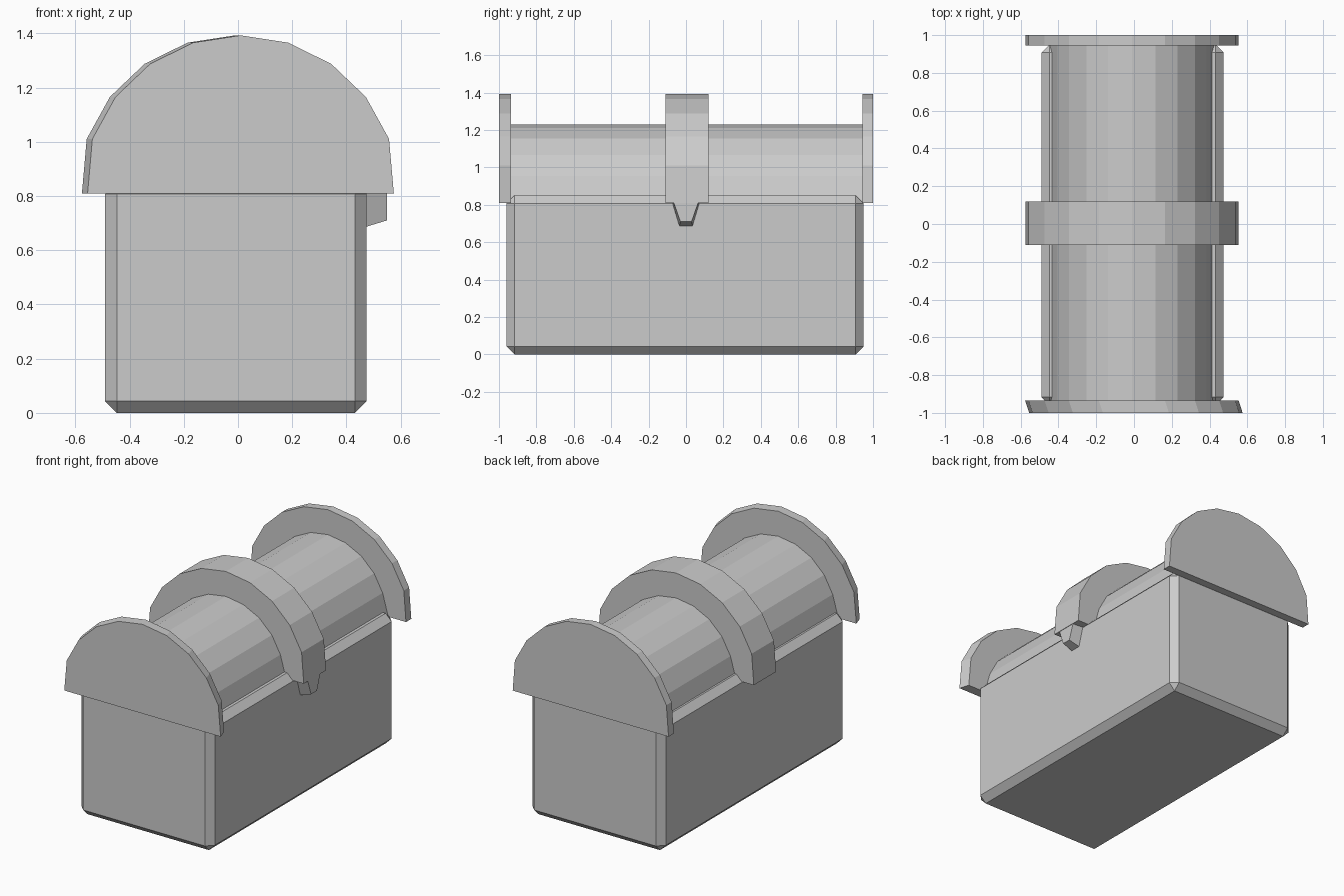
import bpy, bmesh
from math import sin, cos, pi

if "Cube" in bpy.data.objects:
    bpy.data.objects.remove(bpy.data.objects["Cube"])

Z_SEAM = 0.81   # height where the lid meets the body


def finish(name, bm):
    bmesh.ops.recalc_face_normals(bm, faces=bm.faces)
    mesh = bpy.data.meshes.new(name)
    bm.to_mesh(mesh)
    bm.free()
    obj = bpy.data.objects.new(name, mesh)
    bpy.context.collection.objects.link(obj)
    return obj


def loft(name, loop_a, loop_b):
    """Solid joining two matching closed loops of points."""
    bm = bmesh.new()
    a = [bm.verts.new(p) for p in loop_a]
    b = [bm.verts.new(p) for p in loop_b]
    bm.faces.new(a)
    bm.faces.new(b[::-1])
    for i in range(len(a)):
        j = (i + 1) % len(a)
        bm.faces.new((a[i], b[i], b[j], a[j]))
    return finish(name, bm)


def arch(name, radius, half_width, y0, y1, x0=-0.011, x1=-0.011):
    """Faceted half disc, ten sides, from y0 to y1 (centres x0 and x1)."""
    def loop(x, y):
        pts = [(x + half_width, y, Z_SEAM)]
        for i in range(1, 10):
            t = pi * (0.5 + (i - 5) * 0.097)
            pts.append((x + radius * cos(t), y, Z_SEAM + radius * sin(t)))
        return pts + [(x - half_width, y, Z_SEAM)]
    return loft(name, loop(x0, y0), loop(x1, y1))


# Chamfered body
bm = bmesh.new()
bmesh.ops.create_cube(bm, size=1)
for v in bm.verts:
    v.co.x = v.co.x * 0.965 - 0.0075
    v.co.y = v.co.y * 1.91 - 0.005
    v.co.z = (v.co.z + 0.5) * 0.85
bmesh.ops.bevel(bm, geom=bm.edges[:], offset=0.043, segments=1,
                affect='EDGES', profile=0.5)
finish("chest_body", bm)

# Barrel lid and its three raised bands (the front one is slightly skewed)
arch("barrel_lid", 0.42, 0.435, -0.96, 0.96)
arch("front_band", 0.583, 0.565, -1.0, -0.935, 0.01, -0.011)
arch("middle_band", 0.583, 0.563, -0.11, 0.12)
arch("back_band", 0.583, 0.563, 0.945, 1.0)

# Tapered latch hanging under the middle band
def latch_loop(x, top, bottom, z):
    return [(x, -top, 0.83), (x, top, 0.83), (x, bottom, z), (x, -bottom, z)]

loft("latch", latch_loop(0.46, 0.08, 0.036, 0.683),
     latch_loop(0.549, 0.072, 0.03, 0.71))
